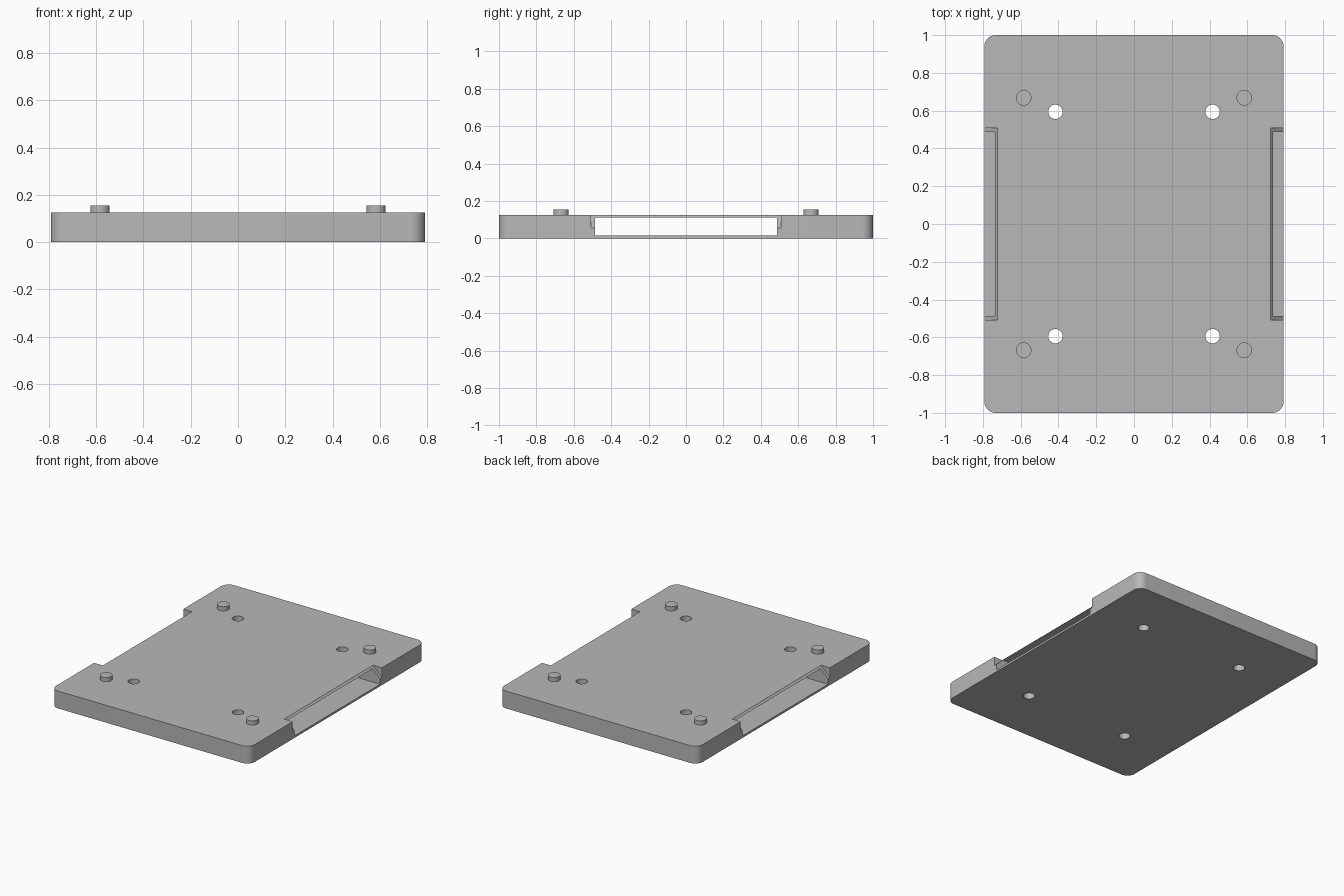
import bpy, bmesh, math

default = bpy.data.objects.get("Cube")
if default:
    bpy.data.objects.remove(default, do_unlink=True)

HALF_X, HALF_Y, TOP, PEG_TOP = 0.792, 1.0, 0.125, 0.155
CORNER = 0.06

grey = bpy.data.materials.new("plain_grey")
grey.use_nodes = True
colour = (0.48, 0.48, 0.48, 1)
grey.diffuse_color = colour
grey.node_tree.nodes["Principled BSDF"].inputs["Base Color"].default_value = colour


def make_object(name, bm):
    bmesh.ops.recalc_face_normals(bm, faces=bm.faces)
    mesh = bpy.data.meshes.new(name)
    bm.to_mesh(mesh)
    bm.free()
    obj = bpy.data.objects.new(name, mesh)
    bpy.context.collection.objects.link(obj)
    mesh.materials.append(grey)
    return obj


def prism(name, points, offset):
    """Extrude a closed 3D outline along an offset."""
    bm = bmesh.new()
    face = bm.faces.new([bm.verts.new(p) for p in points])
    result = bmesh.ops.extrude_face_region(bm, geom=[face], use_keep_orig=True)
    verts = [v for v in result["geom"] if isinstance(v, bmesh.types.BMVert)]
    bmesh.ops.translate(bm, verts=verts, vec=offset)
    return make_object(name, bm)


def cylinder(name, x, y, z0, z1, radius):
    ring = [(x + radius * math.cos(a), y + radius * math.sin(a), z0)
            for a in (math.tau * i / 48 for i in range(48))]
    return prism(name, ring, (0, 0, z1 - z0))


def select_only(obj):
    bpy.ops.object.select_all(action='DESELECT')
    obj.select_set(True)
    bpy.context.view_layer.objects.active = obj


def cut(target, cutter):
    cutter.hide_render = True
    mod = target.modifiers.new("cut", 'BOOLEAN')
    mod.operation = 'DIFFERENCE'
    mod.solver = 'EXACT'
    mod.object = cutter
    select_only(target)
    bpy.ops.object.modifier_apply(modifier=mod.name)
    bpy.data.objects.remove(cutter, do_unlink=True)


# Base plate with rounded corners
outline = []
for i, (sx, sy) in enumerate([(1, 1), (-1, 1), (-1, -1), (1, -1)]):
    for k in range(13):
        a = math.pi / 2 * (i + k / 12)
        outline.append((sx * (HALF_X - CORNER) + CORNER * math.cos(a),
                        sy * (HALF_Y - CORNER) + CORNER * math.sin(a), 0))
plate = prism("base_plate", outline, (0, 0, TOP))

# Wide slot running through the plate from side to side
slot = [(-1, -0.487, 0.015), (-1, 0.487, 0.015),
        (-1, 0.487, 0.112), (-1, -0.487, 0.112)]
cut(plate, prism("slot_cutter", slot, (2, 0, 0)))

# Sloped finger notches at both slot mouths
for s in (-1, 1):
    wedge = [(s * 0.712, -0.508, 0.135), (s * 0.812, -0.508, 0.035),
             (s * 0.812, -0.508, 0.135)]
    cut(plate, prism("notch_cutter", wedge, (0, 1.016, 0)))

# Screw holes and locating pegs
corners = {"front_right": (-1, -1), "front_left": (1, -1),
           "back_right": (-1, 1), "back_left": (1, 1)}
parts = [plate]
for label, (sx, sy) in corners.items():
    cut(plate, cylinder("hole_cutter", sx * 0.416, sy * 0.594, -0.1, 0.2, 0.038))
    parts.append(cylinder("peg_" + label, sx * 0.584, sy * 0.668,
                          TOP - 0.005, PEG_TOP, 0.041))

for obj in parts:
    select_only(obj)
    bpy.ops.object.shade_smooth_by_angle(angle=math.radians(30))
